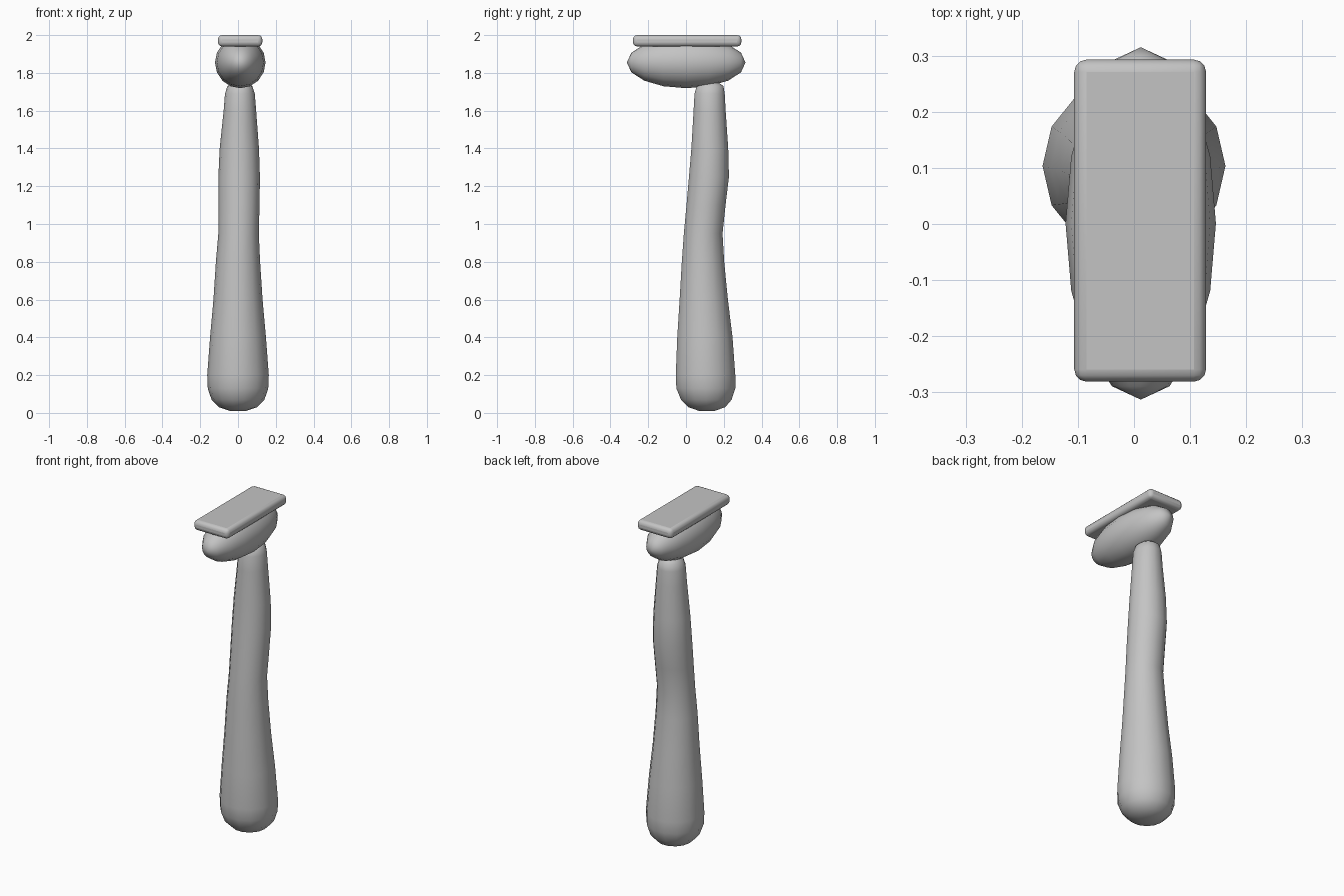
import bpy
import bmesh
from math import cos, sin, pi, radians

cube = bpy.data.objects.get("Cube")
if cube:
    bpy.data.objects.remove(cube, do_unlink=True)

# Single plain grey
grey = bpy.data.materials.new("plain_grey")
grey.use_nodes = True
colour = (0.55, 0.55, 0.55, 1)
grey.diffuse_color = colour
grey.node_tree.nodes["Principled BSDF"].inputs["Base Color"].default_value = colour


def finish(obj, angle):
    obj.data.materials.append(grey)
    bpy.ops.object.select_all(action="DESELECT")
    obj.select_set(True)
    bpy.context.view_layer.objects.active = obj
    bpy.ops.object.shade_smooth_by_angle(angle=radians(angle))


def loft(name, sections, sides):
    """Skin elliptical sections given as z, centre x, half width, front y, back y."""
    bm = bmesh.new()
    rings = []
    for z, cx, rx, front, back in sections:
        cy, ry = (front + back) / 2, (back - front) / 2
        turns = [2 * pi * i / sides for i in range(sides)]
        rings.append([bm.verts.new((cx + rx * cos(t), cy + ry * sin(t), z)) for t in turns])
    for low, high in zip(rings, rings[1:]):
        for i in range(sides):
            j = (i + 1) % sides
            bm.faces.new((low[i], low[j], high[j], high[i]))
    bm.faces.new(rings[0][::-1])
    bm.faces.new(rings[-1])
    mesh = bpy.data.meshes.new(name)
    bm.to_mesh(mesh)
    bm.free()
    obj = bpy.data.objects.new(name, mesh)
    bpy.context.collection.objects.link(obj)
    return obj


# Curved handle, thick and rounded at the base
handle = loft("handle", [
    (0.01, 0, 0.04, 0.07, 0.15),
    (0.03, 0, 0.10, 0.01, 0.21),
    (0.07, 0, 0.14, -0.03, 0.245),
    (0.13, 0, 0.16, -0.055, 0.265),
    (0.20, 0, 0.163, -0.058, 0.265),
    (0.40, 0, 0.148, -0.05, 0.25),
    (0.60, 0, 0.13, -0.037, 0.225),
    (0.80, 0, 0.117, -0.025, 0.205),
    (0.95, 0.003, 0.107, -0.014, 0.196),
    (1.10, 0.005, 0.109, 0.0, 0.212),
    (1.25, 0.006, 0.11, 0.013, 0.23),
    (1.40, 0.007, 0.104, 0.026, 0.226),
    (1.60, 0.01, 0.086, 0.038, 0.212),
    (1.69, 0.01, 0.079, 0.043, 0.207),
    (1.73, 0.01, 0.066, 0.055, 0.20),
    (1.755, 0.01, 0.035, 0.09, 0.165),
], 14)
finish(handle, 70)

# Oval head lying front to back
bpy.ops.mesh.primitive_uv_sphere_add(segments=16, ring_count=8, radius=1,
                                     location=(0.012, 0.001, 1.855),
                                     rotation=(pi / 2, 0, 0))
head = bpy.context.object
head.name = "oval_head"
head.scale = (0.134, 0.136, 0.314)
finish(head, 80)

# Flat top plate with softened edges
bpy.ops.mesh.primitive_cube_add(size=1, location=(0.011, 0.006, 1.97))
plate = bpy.context.object
plate.name = "top_plate"
plate.scale = (0.235, 0.574, 0.06)
bpy.ops.object.transform_apply(location=False, rotation=False, scale=True)
bevel = plate.modifiers.new("soft_edges", "BEVEL")
bevel.width = 0.022
bevel.segments = 3
finish(plate, 40)
